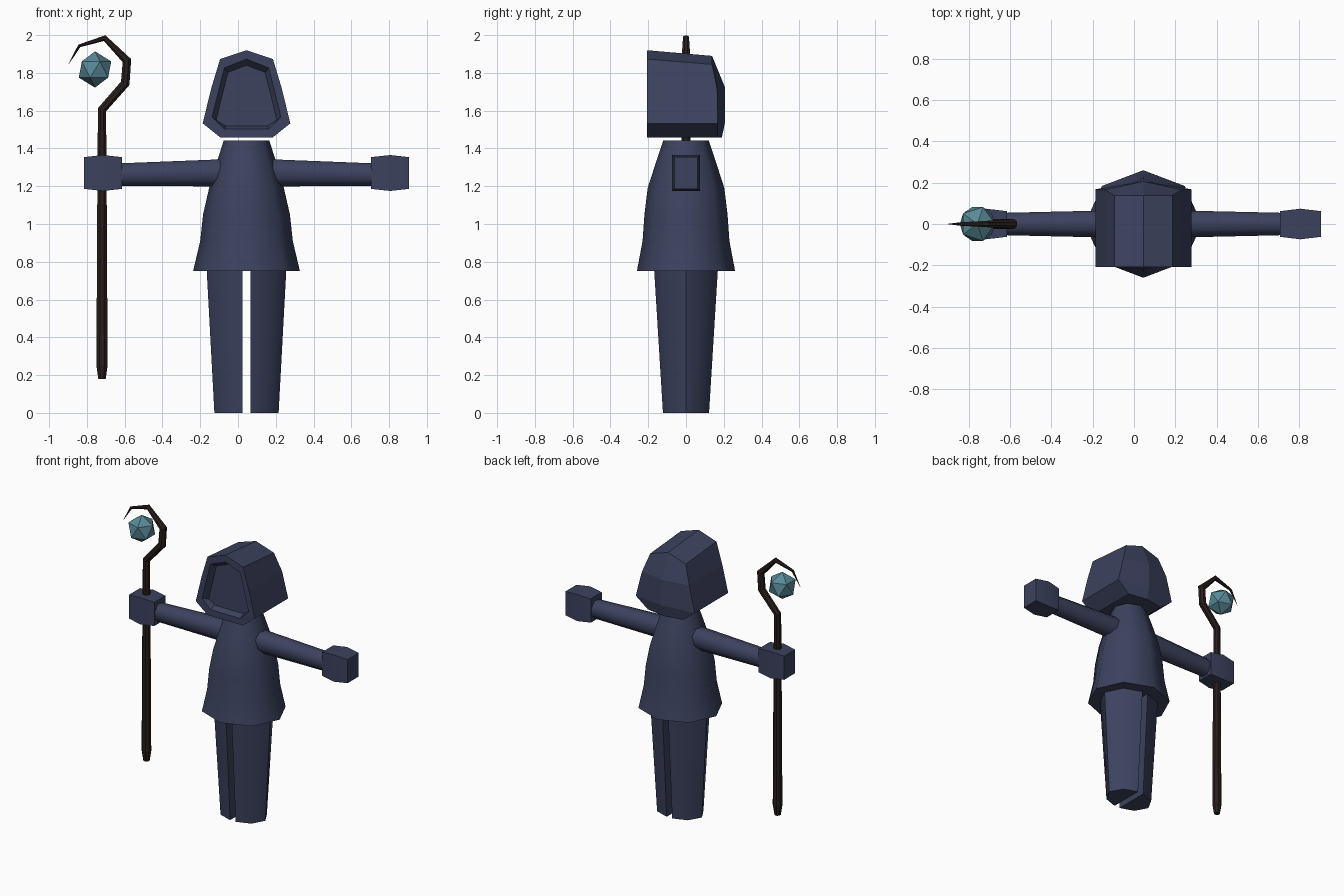
import bpy, bmesh, math
from mathutils import Vector

if "Cube" in bpy.data.objects:
    bpy.data.objects.remove(bpy.data.objects["Cube"])

CX = 0.045  # body centre line


def material(name, rgb):
    m = bpy.data.materials.new(name)
    m.diffuse_color = (*rgb, 1)
    m.use_nodes = True
    m.node_tree.nodes["Principled BSDF"].inputs["Base Color"].default_value = m.diffuse_color
    return m


CLOTH = material("navy_cloth", (0.046, 0.054, 0.112))
WOOD = material("dark_wood", (0.022, 0.013, 0.012))
CRYSTAL = material("teal_crystal", (0.10, 0.25, 0.31))


def finish(name, bm, mat, smooth=None):
    bmesh.ops.remove_doubles(bm, verts=bm.verts, dist=0.0005)
    bmesh.ops.recalc_face_normals(bm, faces=bm.faces)
    me = bpy.data.meshes.new(name)
    bm.to_mesh(me)
    bm.free()
    me.materials.append(mat)
    ob = bpy.data.objects.new(name, me)
    bpy.context.collection.objects.link(ob)
    if smooth:
        bpy.context.view_layer.objects.active = ob
        ob.select_set(True)
        bpy.ops.object.shade_smooth_by_angle(angle=math.radians(smooth))
        ob.select_set(False)
    return ob


def loft(name, rings, mat, smooth=None):
    """Skin a closed solid over rings with equal point counts."""
    bm = bmesh.new()
    rows = [[bm.verts.new(p) for p in r] for r in rings]
    n = len(rows[0])
    for a, b in zip(rows, rows[1:]):
        for i in range(n):
            j = (i + 1) % n
            bm.faces.new((a[i], a[j], b[j], b[i]))
    bm.faces.new(rows[0])
    bm.faces.new(rows[-1])
    return finish(name, bm, mat, smooth)


def circle(n, a, b, turn=0):
    return [(a * math.cos(turn + math.tau * i / n),
             b * math.sin(turn + math.tau * i / n)) for i in range(n)]


# Robe: octagonal flared tunic (height, x radius, y radius)
robe = [(0.75, 0.283, 0.26), (0.91, 0.245, 0.23), (1.05, 0.23, 0.22),
        (1.19, 0.198, 0.203), (1.33, 0.157, 0.158), (1.443, 0.12, 0.12)]
loft("robe", [[(CX + x, y, z) for x, y in circle(8, a, b)] for z, a, b in robe],
     CLOTH, 50)

for s, side in ((-1, "right"), (1, "left")):
    # Legs: half-octagons with a flat inner side
    def leg_ring(z, w, d):
        half = [(0.022, -d), (0.71 * w, -0.72 * d), (w, 0),
                (0.71 * w, 0.72 * d), (0.022, d)]
        return [(CX + s * x, y, z) for x, y in half]
    loft(f"{side}_leg", [leg_ring(0, 0.17, 0.122), leg_ring(0.78, 0.212, 0.17)],
         CLOTH, 50)

    # Arms: tapered tubes reaching straight out
    arm = [(0.07, 1.272, 0.068, 0.073), (0.68, 1.261, 0.054, 0.06)]
    loft(f"{side}_arm",
         [[(CX + s * x, y, zc + z) for y, z in circle(8, a, b, math.pi / 8)]
          for x, zc, a, b in [(x, zc, a * 1.08, b * 1.08) for x, zc, a, b in arm]],
         CLOTH, 50)

    # Hands: bulging blocks
    hand = [(0.66, 0.062, 0.084), (0.76, 0.074, 0.095), (0.86, 0.062, 0.084)]
    loft(f"{side}_hand",
         [[(CX + s * x, y, 1.27 + z)
           for y, z in ((-a, -b), (a, -b), (a, b), (-a, b))]
          for x, a, b in hand], CLOTH, 30)


# Hood: half built from columns of points and mirrored, with a recessed face
def build_hood():
    bm = bmesh.new()
    outer = [(0, 1.92), (0.14, 1.873), (0.2, 1.68), (0.232, 1.533),
             (0.14, 1.459), (0, 1.459)]
    outer[2] = (0.186, 1.72)
    rim = [(0, 1.873), (0.117, 1.827), (0.152, 1.69), (0.182, 1.567),
           (0.117, 1.503), (0, 1.503)]
    deep = [(0, 1.84), (0.098, 1.803), (0.132, 1.67), (0.160, 1.55),
            (0.112, 1.52), (0, 1.52)]
    rear = [(0, 0.138, 1.89), (0.14, 0.138, 1.845), (0.186, 0.165, 1.715),
            (0.232, 0.168, 1.533), (0.14, 0.165, 1.459), (0, 0.19, 1.459)]
    spine = [(0, 0.207, 1.722), (0, 0.207, 1.54)]
    rows = [[(x, -0.165, z) for x, z in deep], [(x, -0.207, z) for x, z in rim],
            [(x, -0.207, z) for x, z in outer], rear]
    for s in (-1, 1):
        def face(*pts):
            bm.faces.new([bm.verts.new((CX + s * x, y, z)) for x, y, z in pts])
        for a, b in zip(rows, rows[1:]):
            for i in range(5):
                face(a[i], a[i + 1], b[i + 1], b[i])
        face(*rows[0])                                      # face plate
        face(rear[0], rear[1], rear[2], spine[0])           # back panels
        face(rear[2], rear[3], spine[1], spine[0])
        face(rear[3], rear[4], rear[5], spine[1])
    finish("hood", bm, CLOTH)


build_hood()

# Staff: tapered tube along a hooked path in the xz plane (x, z, radius)
path = [(-0.72, 0.18, 0.021), (-0.72, 0.25, 0.032), (-0.72, 1.0, 0.028),
        (-0.72, 1.605, 0.025), (-0.597, 1.745, 0.026), (-0.588, 1.865, 0.026),
        (-0.706, 1.984, 0.017), (-0.84, 1.943, 0.009), (-0.898, 1.845, 0.001)]
pts = [Vector((x, 0, z)) for x, z, r in path]
rings = []
for i, p in enumerate(pts):
    before = (p - pts[max(i - 1, 0)]).normalized()
    after = (pts[min(i + 1, len(pts) - 1)] - p).normalized()
    t = (before + after).normalized()
    across = Vector((t.z, 0, -t.x))
    rings.append([p + across * u + Vector((0, v, 0))
                  for u, v in circle(8, path[i][2], path[i][2], math.pi / 8)])
loft("staff", rings, WOOD)

# Orb: faceted crystal floating in the hook
bm = bmesh.new()
bmesh.ops.create_icosphere(bm, subdivisions=1, radius=0.096)
bmesh.ops.translate(bm, verts=bm.verts, vec=(-0.757, 0, 1.818))
finish("orb", bm, CRYSTAL)
